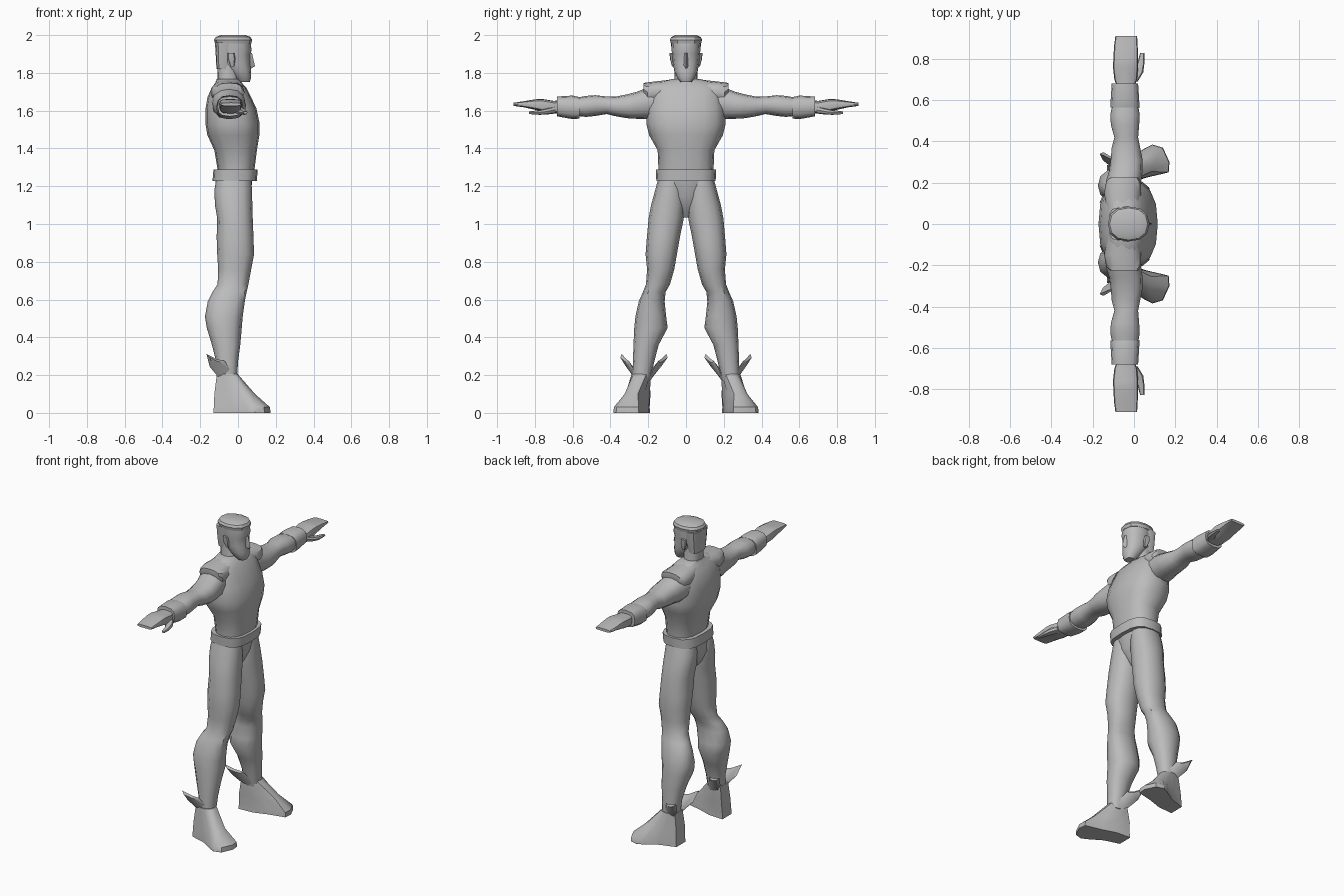
import bpy, bmesh, math
from mathutils import Vector

grey = bpy.data.materials.new("plain grey")
grey.diffuse_color = (0.5, 0.5, 0.5, 1)


def skin(name, rings, mirror=False, angle=40):
    """Bridge point rings of equal length, cap both ends."""
    bm = bmesh.new()
    loops = [[bm.verts.new(p) for p in r] for r in rings]
    n = len(loops[0])
    for a, b in zip(loops, loops[1:]):
        for i in range(n):
            j = (i + 1) % n
            bm.faces.new((a[i], a[j], b[j], b[i]))
    bm.faces.new(loops[0][::-1])
    bm.faces.new(loops[-1])
    bmesh.ops.recalc_face_normals(bm, faces=bm.faces)
    me = bpy.data.meshes.new(name)
    bm.to_mesh(me)
    bm.free()
    me.materials.append(grey)
    ob = bpy.data.objects.new(name, me)
    bpy.context.collection.objects.link(ob)
    if mirror:
        m = ob.modifiers.new("mirror", 'MIRROR')
        m.use_axis = (False, True, False)
        m.use_clip = False
        m.use_mirror_merge = False
    bpy.ops.object.select_all(action='DESELECT')
    ob.select_set(True)
    bpy.context.view_layer.objects.active = ob
    bpy.ops.object.shade_smooth_by_angle(angle=math.radians(angle))
    return ob


def loft(name, axis, rows, n=12, e=2.4, mirror=False, angle=40):
    """Rows: position on axis, then min/max x, then min/max of the other axis."""
    rings = []
    for t, a0, a1, b0, b1 in rows:
        ring = []
        for i in range(n):
            c, s = (f(2 * math.pi * i / n) for f in (math.cos, math.sin))
            u = (a0 + a1) / 2 + (a1 - a0) / 2 * math.copysign(abs(c) ** (2 / e), c)
            v = (b0 + b1) / 2 + (b1 - b0) / 2 * math.copysign(abs(s) ** (2 / e), s)
            ring.append((u, v, t) if axis == 'z' else (u, t, v))
        rings.append(ring)
    return skin(name, rings, mirror, angle)


def upright(name, rows, **kw):
    """Loft along z, symmetric in y: z, back, front, half width."""
    return loft(name, 'z', [(z, a, b, -w, w) for z, a, b, w in rows], **kw)


# Trunk
upright("torso", [
    (1.27, -.105, .085, .145), (1.39, -.125, .10, .15), (1.47, -.162, .113, .195),
    (1.53, -.172, .115, .21), (1.61, -.172, .098, .207), (1.67, -.162, .07, .20),
    (1.72, -.14, .045, .19), (1.748, -.12, .02, .16), (1.768, -.112, .0, .07)], n=16, e=2.5)
upright("belt", [(1.228, -.135, .10, .157), (1.288, -.13, .104, .16)], n=16, e=3)
upright("pelvis", [
    (1.035, -.05, .0, .025), (1.08, -.095, .035, .065), (1.15, -.122, .066, .12),
    (1.25, -.118, .078, .148)], e=2.6)
loft("shoulder_flap", 'y', [
    (.06, -.13, .02, 1.65, 1.766), (.15, -.145, .035, 1.64, 1.756),
    (.205, -.135, .035, 1.645, 1.75), (.226, -.115, .02, 1.69, 1.746)], mirror=True)

# Head
upright("neck", [(1.68, -.11, .045, .075), (1.76, -.108, .0, .062), (1.85, -.11, .0, .06)])
upright("face", [
    (1.752, .005, .062, .03), (1.775, -.02, .07, .047), (1.81, -.05, .069, .062),
    (1.85, -.09, .066, .069), (1.90, -.105, .066, .074), (1.92, -.11, .072, .076),
    (1.965, -.11, .066, .078)], e=2.3)
upright("flat_top_hair", [
    (1.955, -.121, .07, .08), (1.975, -.127, .075, .085), (1.99, -.118, .066, .078),
    (2.0, -.09, .04, .055)], e=2.3, angle=30)
upright("back_hair", [
    (1.82, -.114, -.045, .062), (1.88, -.117, -.04, .072), (1.96, -.122, -.03, .08)], e=3)
skin("nose", [
    [(.064, -.008, 1.905), (.074, 0, 1.905), (.064, .008, 1.905)],
    [(.06, -.014, 1.84), (.09, 0, 1.835), (.06, .014, 1.84)],
    [(.06, -.01, 1.826), (.07, 0, 1.824), (.06, .01, 1.826)]])
loft("ear", 'z', [
    (1.835, -.04, -.02, .06, .074), (1.875, -.056, -.014, .062, .085),
    (1.905, -.055, -.02, .066, .087)], n=8, mirror=True)

# Arms
loft("arm", 'y', [
    (.15, -.14, .03, 1.56, 1.735), (.21, -.135, .035, 1.555, 1.72),
    (.26, -.12, .042, 1.557, 1.70), (.31, -.113, .042, 1.56, 1.687),
    (.37, -.108, .03, 1.57, 1.675), (.42, -.095, .02, 1.582, 1.675),
    (.48, -.112, .025, 1.572, 1.682), (.53, -.115, .028, 1.567, 1.678),
    (.60, -.10, .015, 1.575, 1.665)], mirror=True)
loft("glove_cuff", 'y', [
    (.565, -.115, .028, 1.558, 1.672), (.60, -.113, .025, 1.555, 1.68),
    (.682, -.108, .02, 1.57, 1.675)], e=2.8, mirror=True)
loft("hand", 'y', [
    (.66, -.08, .0, 1.585, 1.655), (.70, -.095, .015, 1.585, 1.652),
    (.76, -.102, .02, 1.595, 1.662), (.80, -.10, .02, 1.605, 1.66),
    (.86, -.097, .018, 1.618, 1.65), (.912, -.09, .015, 1.625, 1.642)],
    n=12, e=3.5, mirror=True)
loft("thumb", 'y', [
    (.69, -.03, .018, 1.585, 1.625), (.735, -.01, .045, 1.58, 1.612),
    (.775, .015, .05, 1.578, 1.603), (.83, .03, .05, 1.582, 1.596)],
    n=8, mirror=True)

# Legs
loft("leg", 'z', [
    (.17, -.11, -.005, .19, .283), (.27, -.115, .0, .168, .281),
    (.36, -.138, .012, .145, .278), (.45, -.165, .02, .097, .274),
    (.51, -.175, .025, .105, .268), (.59, -.16, .036, .113, .25),
    (.64, -.135, .046, .108, .228), (.68, -.108, .055, .085, .212),
    (.76, -.105, .07, .062, .206), (.84, -.11, .085, .048, .214),
    (.93, -.113, .082, .032, .207), (1.03, -.11, .078, .012, .198),
    (1.10, -.122, .076, .005, .185), (1.18, -.125, .074, .005, .163),
    (1.24, -.115, .07, .01, .147)], e=2.3, mirror=True)

# Shoes, outlined from heel round the outer side to the inner side
sole = [(-.13, .19), (-.13, .285), (-.03, .315), (.05, .365), (.09, .385),
        (.14, .37), (.172, .30), (.168, .25), (.06, .225), (-.03, .195)]
mid = [(-.125, .188), (-.125, .28), (-.05, .30), (.01, .32), (.05, .325),
       (.075, .315), (.09, .285), (.085, .255), (.03, .22), (-.04, .19)]
ankle = [(-.112, .195), (-.112, .275), (-.075, .288), (-.045, .288), (-.02, .28),
         (-.006, .265), (-.001, .24), (-.01, .21), (-.04, .19), (-.08, .188)]
toe_top = [(x * .985, .27 + (y - .27) * .97) for x, y in sole]
skin("shoe", [[(x, y, z) for x, y in o] for o, z in
              ((sole, 0), (toe_top, .03), (mid, .10), (ankle, .205))], mirror=True)

# Ankle wings: thin curved blades sweeping up, back and away from the leg
profile = [(-.035, .19, 0), (-.06, .168, 0), (-.105, .19, .25), (-.15, .245, .65),
           (-.167, .312, 1), (-.115, .285, .75), (-.07, .275, .6), (-.045, .235, .3)]


def wing(name, root, tip):
    d = math.copysign(.008, tip - root)
    rings = []
    for off, k in ((-d, .75), (0, 1), (d, .75)):
        rings.append([(-.09 + (x + .09) * k, root + (tip - root) * r ** 1.3 + off,
                       .235 + (z - .235) * k) for x, z, r in profile])
    skin(name, rings, mirror=True)


wing("outer_ankle_wing", .265, .34)
wing("inner_ankle_wing", .19, .105)
